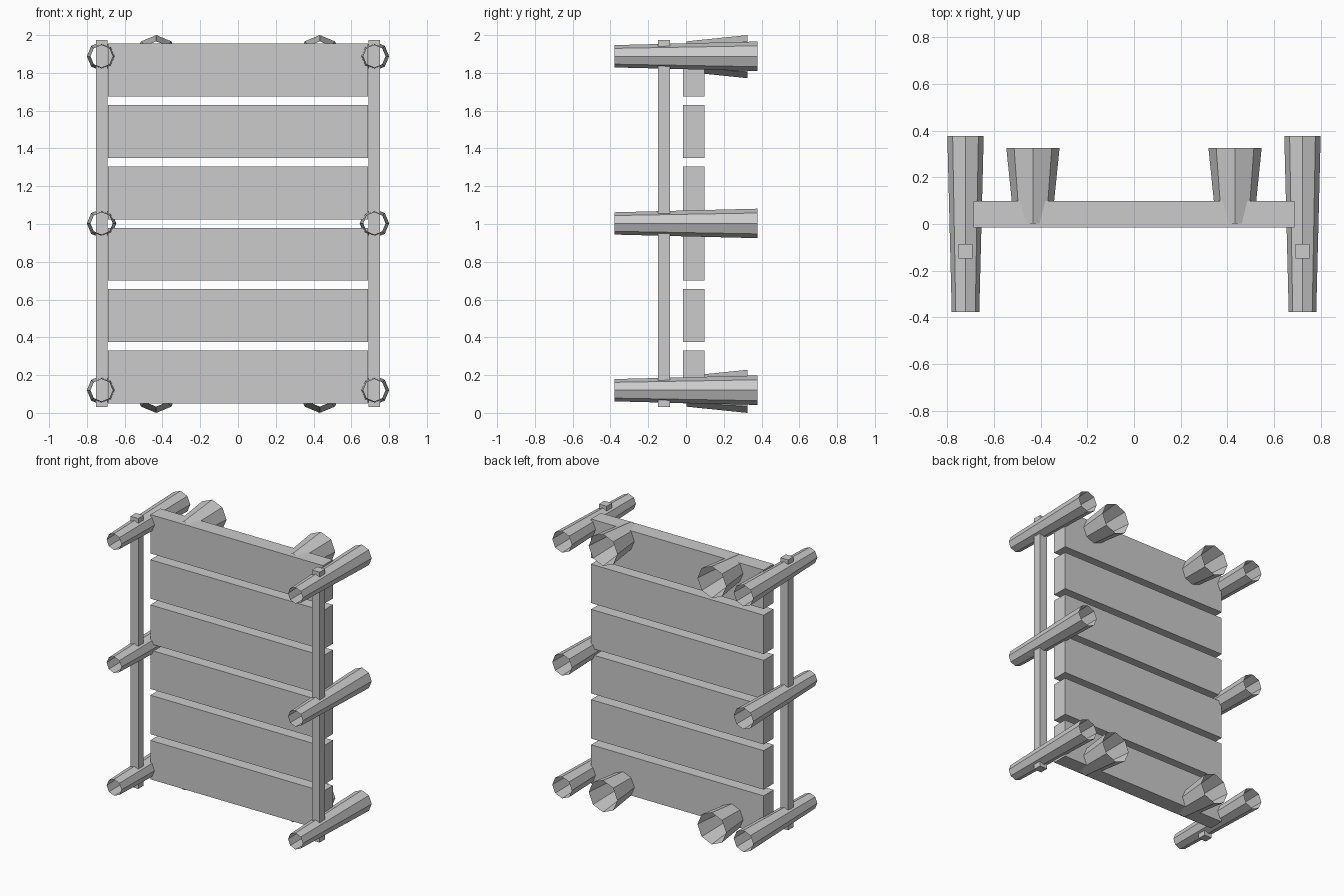
import bpy, bmesh
from math import cos, sin, pi

if "Cube" in bpy.data.objects:
    bpy.data.objects.remove(bpy.data.objects["Cube"])


def finish(name, bm):
    mesh = bpy.data.meshes.new(name)
    bmesh.ops.recalc_face_normals(bm, faces=bm.faces)
    bm.to_mesh(mesh)
    bm.free()
    obj = bpy.data.objects.new(name, mesh)
    bpy.context.collection.objects.link(obj)
    return obj


def box(name, x0, x1, y0, y1, z0, z1):
    bm = bmesh.new()
    bmesh.ops.create_cube(bm, size=1)
    for v in bm.verts:
        v.co.x = x1 if v.co.x > 0 else x0
        v.co.y = y1 if v.co.y > 0 else y0
        v.co.z = z1 if v.co.z > 0 else z0
    return finish(name, bm)


def tube(name, x, z, y0, y1, r0, r1, sides=8):
    """Open-ended tapered tube running along y."""
    bm = bmesh.new()
    rings = []
    for y, r in ((y0, r0), (y1, r1)):
        rings.append([bm.verts.new((x + r * cos(2 * pi * i / sides), y,
                                    z + r * sin(2 * pi * i / sides)))
                      for i in range(sides)])
    a, b = rings
    for i in range(sides):
        j = (i + 1) % sides
        bm.faces.new((a[i], a[j], b[j], b[i]))
    return finish(name, bm)


# Six horizontal planks
for i in range(6):
    z = 0.05 + i * 0.325
    box(f"plank_{i + 1}", -0.687, 0.687, -0.015, 0.098, z, z + 0.28)

for side, s in (("left", -1), ("right", 1)):
    # Upright rail in front of the planks
    cx = s * 0.722
    box(f"rail_{side}", cx - 0.031, cx + 0.031, -0.147, -0.085, 0.03, 1.975)
    # Three tapered side poles
    for level, z in (("lower", 0.12), ("middle", 1.003), ("upper", 1.888)):
        tube(f"pole_{level}_{side}", cx, z, -0.378, 0.378, 0.059, 0.078)
    # Wide flared feet at the back
    for level, z in (("lower", 0.114), ("upper", 1.886)):
        tube(f"foot_{level}_{side}", s * 0.433, z, 0.003, 0.325, 0.081, 0.114)
